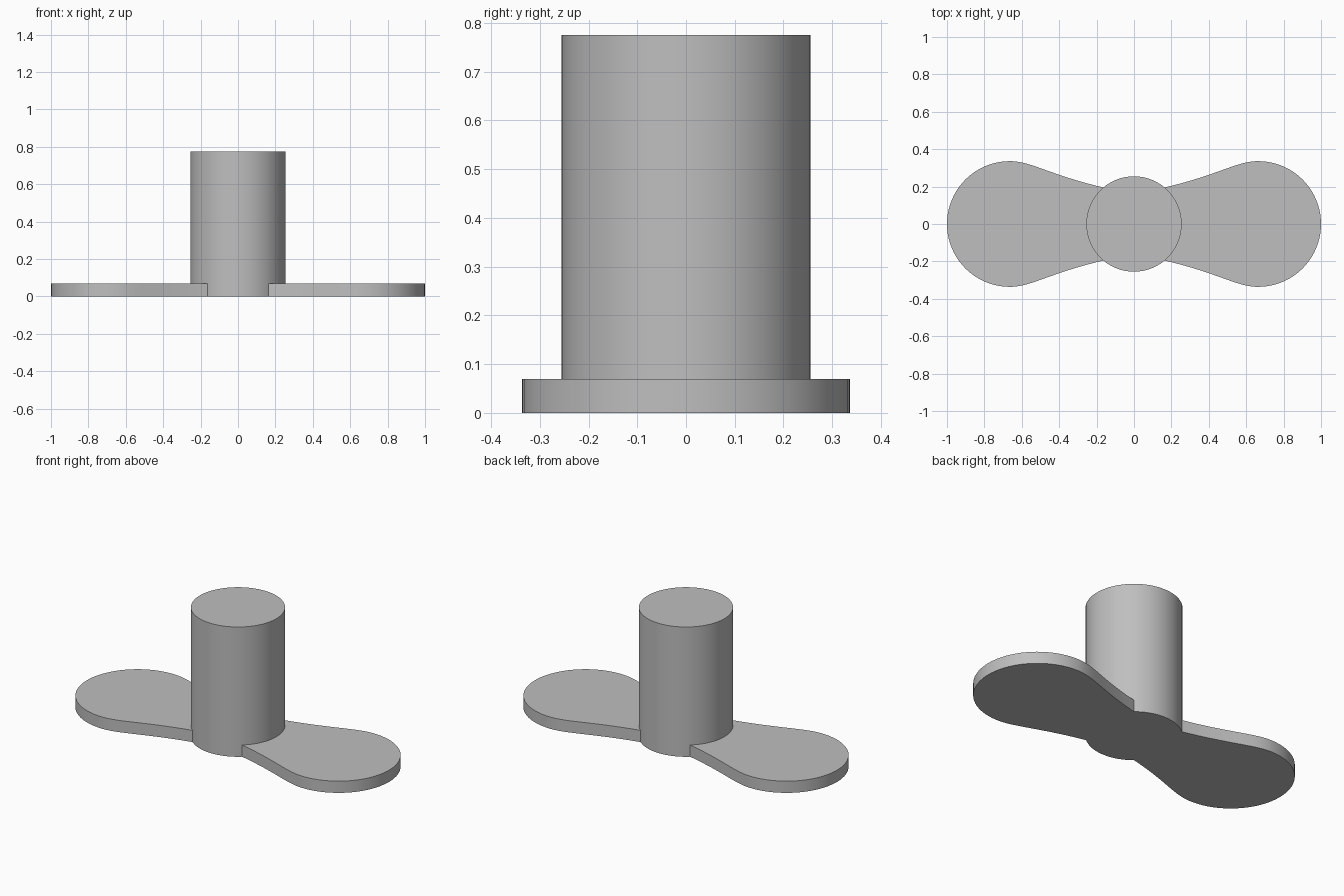
import bpy
import bmesh
import math
from mathutils import Vector
from mathutils.geometry import interpolate_bezier

if "Cube" in bpy.data.objects:
    bpy.data.objects.remove(bpy.data.objects["Cube"], do_unlink=True)

HUB_RADIUS, HUB_HEIGHT = 0.255, 0.775
TIP_RADIUS, THICKNESS = 0.336, 0.07
TIP_X = 1 - TIP_RADIUS

grey = bpy.data.materials.new("plain grey")
grey.use_nodes = True
colour = (0.52, 0.52, 0.52, 1)
grey.diffuse_color = colour
grey.node_tree.nodes["Principled BSDF"].inputs["Base Color"].default_value = colour


def arc(cx, radius, start, end, steps):
    """Points on an arc centred on the x axis, angles in degrees."""
    angles = [math.radians(start + (end - start) * i / steps) for i in range(steps + 1)]
    return [Vector((cx + radius * math.cos(a), radius * math.sin(a), 0)) for a in angles]


def extrude_outline(name, points, height):
    bm = bmesh.new()
    base = bm.faces.new([bm.verts.new(p) for p in points])
    top = bmesh.ops.extrude_face_region(bm, geom=[base], use_keep_orig=True)
    verts = [v for v in top["geom"] if isinstance(v, bmesh.types.BMVert)]
    bmesh.ops.translate(bm, vec=(0, 0, height), verts=verts)
    bmesh.ops.recalc_face_normals(bm, faces=bm.faces)
    mesh = bpy.data.meshes.new(name)
    bm.to_mesh(mesh)
    bm.free()
    mesh.materials.append(grey)
    obj = bpy.data.objects.new(name, mesh)
    bpy.context.collection.objects.link(obj)
    bpy.ops.object.select_all(action="DESELECT")
    obj.select_set(True)
    bpy.context.view_layer.objects.active = obj
    bpy.ops.object.shade_smooth_by_angle(angle=math.radians(30))
    return obj


# Upright round hub
extrude_outline("hub", arc(0, HUB_RADIUS, 0, 360, 72)[:-1], HUB_HEIGHT)

# Paddle outline: round tip, S-curved flanks, inner end fitted to the hub
inner = arc(0, HUB_RADIUS, -50, 50, 20)
flank = interpolate_bezier(Vector((TIP_X, TIP_RADIUS, 0)), Vector((0.55, TIP_RADIUS, 0)),
                           Vector((0.45, 0.262, 0)), inner[-1], 24)
lower = [Vector((p.x, -p.y, 0)) for p in reversed(flank)]
outline = arc(TIP_X, TIP_RADIUS, -90, 90, 40) + flank[1:] + inner[-2:0:-1] + lower[:-1]

# Two opposite paddles
for name, side in (("left_paddle", 1), ("right_paddle", -1)):
    extrude_outline(name, [Vector((p.x * side, p.y, 0)) for p in outline], THICKNESS)
